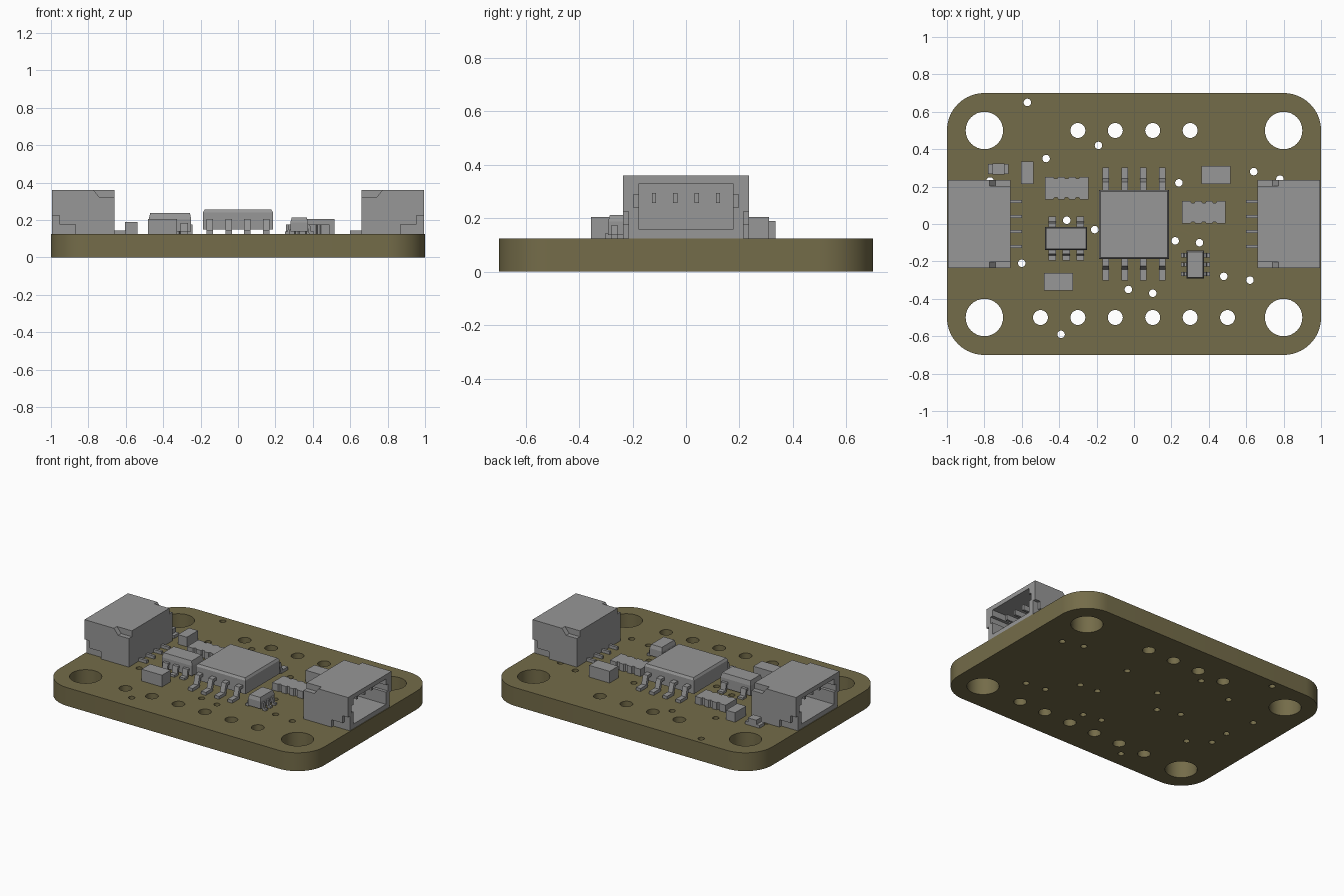
import bpy, bmesh, math
from mathutils import Matrix, Vector

if "Cube" in bpy.data.objects:
    bpy.data.objects.remove(bpy.data.objects["Cube"])

TOP = 0.125  # upper face of the board


def material(name, rgb):
    m = bpy.data.materials.new(name)
    m.use_nodes = True
    m.diffuse_color = (*rgb, 1)
    m.node_tree.nodes["Principled BSDF"].inputs["Base Color"].default_value = (*rgb, 1)
    return m


OLIVE = material("olive board", (0.175, 0.15, 0.067))
GREY = material("component grey", (0.31, 0.31, 0.31))


def add_object(name, bm, mat=GREY):
    bmesh.ops.recalc_face_normals(bm, faces=bm.faces)
    me = bpy.data.meshes.new(name)
    bm.to_mesh(me)
    bm.free()
    me.materials.append(mat)
    ob = bpy.data.objects.new(name, me)
    bpy.context.scene.collection.objects.link(ob)
    return ob


def add_prism(bm, profile, axis_u, axis_v, start, end):
    """Extrude a 2D profile spanned by two axes from start to end."""
    u, v = Vector(axis_u), Vector(axis_v)
    face = bm.faces.new([bm.verts.new(u * a + v * b + Vector(start)) for a, b in profile])
    out = bmesh.ops.extrude_face_region(bm, geom=[face])
    moved = [g for g in out["geom"] if isinstance(g, bmesh.types.BMVert)]
    bmesh.ops.translate(bm, verts=moved, vec=Vector(end) - Vector(start))


def add_box(bm, x, y, z):
    size = Matrix.Diagonal((x[1] - x[0], y[1] - y[0], z[1] - z[0], 1))
    mid = Matrix.Translation((sum(x) / 2, sum(y) / 2, sum(z) / 2))
    bmesh.ops.create_cube(bm, size=1, matrix=mid @ size)


def box(name, x, y, z):
    bm = bmesh.new()
    add_box(bm, x, y, z)
    return add_object(name, bm)


# Board: rounded outline with holes, filled as a flat curve
def arc(cx, cy, r, a0, a1, n):
    return [(cx + r * math.cos(a0 + (a1 - a0) * i / n),
             cy + r * math.sin(a0 + (a1 - a0) * i / n)) for i in range(n + 1)]


outline = []
for k, (sx, sy) in enumerate([(1, 1), (-1, 1), (-1, -1), (1, -1)]):
    outline += arc(0.8 * sx, 0.5 * sy, 0.2, k * math.pi / 2, (k + 1) * math.pi / 2, 16)

holes = [(0.8 * sx, 0.5 * sy, 0.1) for sx in (-1, 1) for sy in (-1, 1)]
holes += [(-0.3 + 0.2 * i, 0.5, 0.04) for i in range(4)]
holes += [(-0.5 + 0.2 * i, -0.5, 0.04) for i in range(6)]
vias = [(-.57, .65), (-.19, .42), (-.47, .35), (.24, .22), (.64, .28), (.78, .24),
        (-.36, .02), (-.21, -.03), (.22, -.09), (.35, -.1), (-.6, -.21), (-.03, -.35),
        (.1, -.37), (.48, -.28), (.62, -.3), (-.39, -.59), (-.77, .23), (-.73, .02),
        (-.73, -.12), (-.08, .13)]
holes += [(x, y, 0.02) for x, y in vias]

curve = bpy.data.curves.new("board_outline", "CURVE")
curve.dimensions = "2D"
curve.fill_mode = "BOTH"
curve.extrude = TOP / 2
for loop in [outline] + [arc(x, y, r, 0, math.tau, 32)[:-1] for x, y, r in holes]:
    spline = curve.splines.new("POLY")
    spline.points.add(len(loop) - 1)
    for p, (x, y) in zip(spline.points, loop):
        p.co = (x, y, 0, 1)
    spline.use_cyclic_u = True
helper = bpy.data.objects.new("board_helper", curve)
bpy.context.scene.collection.objects.link(helper)
bpy.context.view_layer.update()
flat = bpy.data.meshes.new_from_object(helper.evaluated_get(bpy.context.evaluated_depsgraph_get()))
bm = bmesh.new()
bm.from_mesh(flat)
bpy.data.objects.remove(helper)
bpy.data.meshes.remove(flat)
bmesh.ops.translate(bm, verts=bm.verts, vec=(0, 0, TOP / 2))
bmesh.ops.remove_doubles(bm, verts=bm.verts, dist=0.0001)
for f in bm.faces:
    f.material_index = 0
board = add_object("circuit_board", bm, OLIVE)
bpy.ops.object.select_all(action="DESELECT")
board.select_set(True)
bpy.context.view_layer.objects.active = board
bpy.ops.object.shade_smooth_by_angle(angle=math.radians(35))


# Side connectors: a hollow shell with notched sides and four contacts
def carve(ob, bm):
    cutter = add_object("cutter", bm)
    mod = ob.modifiers.new("cut", "BOOLEAN")
    mod.operation, mod.solver, mod.object = "DIFFERENCE", "EXACT", cutter
    bpy.context.view_layer.update()
    done = bpy.data.meshes.new_from_object(ob.evaluated_get(bpy.context.evaluated_depsgraph_get()))
    ob.modifiers.clear()
    ob.data = done
    bpy.data.objects.remove(cutter)


def connector(side, s):
    def xs(a, b):
        return tuple(sorted((a * s, b * s)))

    shell = box(side + "_connector_shell", xs(0.66, 0.995), (-0.235, 0.235), (TOP, 0.36))
    for x, w, z in [((0.71, 1.1), 0.175, (0.157, 0.33)), ((0.82, 1.1), 0.196, (0.24, 0.288))]:
        bm = bmesh.new()
        add_box(bm, xs(*x), (-w, w), z)
        carve(shell, bm)
    foot = [(1.1, .225), (.955, .225), (.955, .175), (.87, .175), (.87, .1), (1.1, .1)]
    shoulder = [(.785, .375), (.74, .32), (.6, .32), (.6, .4), (.785, .4)]
    for t in (-1, 1):
        for profile, depth in ((foot, 0.215), (shoulder, 0.202)):
            bm = bmesh.new()
            add_prism(bm, profile, (s, 0, 0), (0, 0, 1), (0, t * depth, 0), (0, t * 0.3, 0))
            carve(shell, bm)
    bm = bmesh.new()
    for i in range(4):
        y = -0.12 + 0.08 * i
        add_box(bm, xs(0.6, 0.68), (y - 0.009, y + 0.009), (TOP, 0.145))
        add_box(bm, xs(0.69, 0.93), (y - 0.008, y + 0.008), (0.258, 0.295))
    add_object(side + "_connector_contacts", bm)


connector("left", 1)
connector("right", -1)


# Chips: bevelled body on bent leads
def chip(name, x, y, z, rise, inset, leads, width, reach, lead_z):
    bm = bmesh.new()
    add_box(bm, x, y, (z[0], z[1] - rise))
    bm.faces.ensure_lookup_table()
    bm.normal_update()
    top = max(bm.faces, key=lambda f: f.calc_center_median().z)
    bmesh.ops.inset_region(bm, faces=[top], thickness=inset, depth=0)
    bmesh.ops.translate(bm, verts=top.verts, vec=(0, 0, rise))
    add_object(name + "_body", bm)
    t = 0.02 if reach > 0.1 else 0.014
    knee, shin = reach * 0.35, reach * 0.5
    profile = [(-.01, lead_z), (knee, lead_z), (shin, TOP + t), (reach, TOP + t), (reach, TOP),
               (shin - t * .8, TOP), (knee - t * .8, lead_z - t), (-.01, lead_z - t)]
    bm = bmesh.new()
    for px, py, dx, dy in leads:
        half = Vector((-dy, dx, 0)) * width / 2
        base = Vector((px, py, 0))
        add_prism(bm, profile, (dx, dy, 0), (0, 0, 1), base - half, base + half)
    add_object(name + "_leads", bm)


chip("main_chip", (-0.187, 0.187), (-0.187, 0.183), (0.148, 0.255), 0.015, 0.012,
     [(x, s * 0.183, 0, s) for x in (-.15, -.05, .05, .15) for s in (-1, 1)],
     0.035, 0.118, 0.205)
chip("regulator", (-0.477, -0.25), (-0.14, -0.015), (0.138, 0.236), 0.03, 0.01,
     [(x, -0.14, 0, -1) for x in (-.437, -.362, -.287)]
     + [(x, -0.015, 0, 1) for x in (-.437, -.287)], 0.04, 0.055, 0.185)
chip("small_chip", (0.28, 0.375), (-0.292, -0.143), (0.138, 0.212), 0.025, 0.01,
     [(x, y, d, 0) for y in (-.167, -.217, -.267) for x, d in ((.28, -1), (.375, 1))],
     0.022, 0.03, 0.175)

# Plain block components
box("front_capacitor", (-0.48, -0.325), (-0.355, -0.262), (TOP, 0.205))
box("back_capacitor", (0.36, 0.515), (0.215, 0.31), (TOP, 0.205))
box("side_capacitor", (-0.605, -0.537), (0.215, 0.335), (TOP, 0.19))

# Indicator lamp: low base with a raised lens
box("lamp_base", (-0.78, -0.67), (0.268, 0.32), (TOP, 0.145))
box("lamp_lens", (-0.757, -0.693), (0.265, 0.323), (0.13, 0.175))


# Resistor arrays: slabs with three notches along each long edge
def resistor_array(name, cx, cy, w=0.232, d=0.12):
    edge = [(-w / 2, -d / 2)]
    for i in (-1, 0, 1):
        x = i * w / 4
        edge += [(x - .013, -d / 2), (x - .007, -d / 2 + .01),
                 (x + .007, -d / 2 + .01), (x + .013, -d / 2)]
    edge.append((w / 2, -d / 2))
    bm = bmesh.new()
    add_prism(bm, edge + [(-x, -y) for x, y in edge], (1, 0, 0), (0, 1, 0),
              (cx, cy, TOP), (cx, cy, 0.175))
    add_object(name, bm)


resistor_array("right_resistor_array", -0.36, 0.192)
resistor_array("left_resistor_array", 0.373, 0.062)
